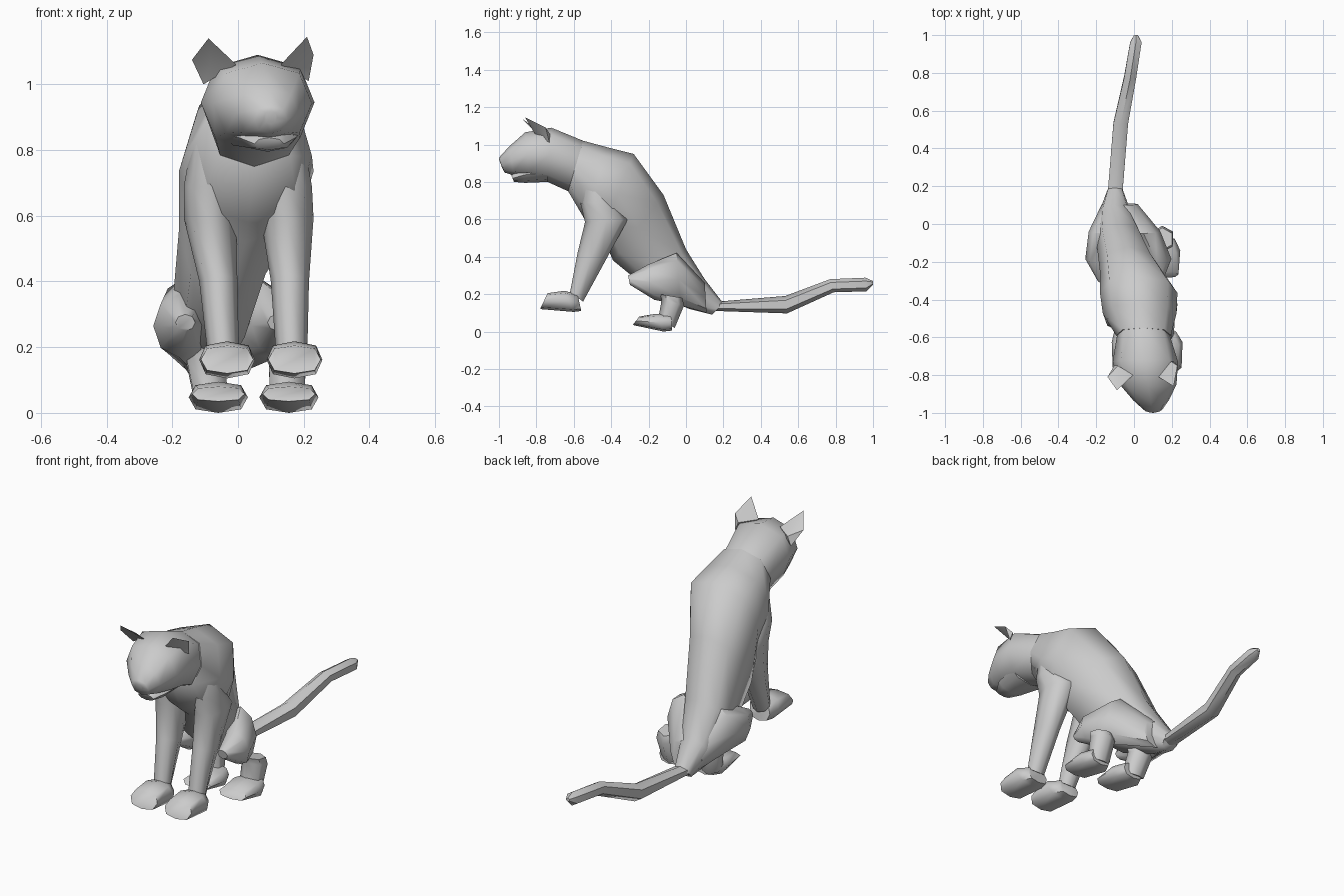
import bpy, bmesh, math
from mathutils import Vector


def finish(name, bm, angle=50):
    bmesh.ops.recalc_face_normals(bm, faces=bm.faces)
    me = bpy.data.meshes.new(name)
    bm.to_mesh(me)
    bm.free()
    ob = bpy.data.objects.new(name, me)
    bpy.context.collection.objects.link(ob)
    bpy.ops.object.select_all(action='DESELECT')
    ob.select_set(True)
    bpy.context.view_layer.objects.active = ob
    bpy.ops.object.shade_smooth_by_angle(angle=math.radians(angle))
    return ob


def loft(name, sections, sides=8, power=1.0, angle=50):
    """Section: centre x, half width, then (y, z) of its top and bottom point."""
    bm = bmesh.new()
    rings = []
    for x, w, y1, z1, y2, z2 in sections:
        c = Vector((x, (y1 + y2) / 2, (z1 + z2) / 2))
        v = Vector((0, (y1 - y2) / 2, (z1 - z2) / 2))
        ring = []
        for i in range(sides):
            a = 2 * math.pi * i / sides
            s = math.copysign(abs(math.sin(a)) ** power, math.sin(a))
            k = math.copysign(abs(math.cos(a)) ** power, math.cos(a))
            ring.append(bm.verts.new(c + Vector((w * s, 0, 0)) + v * k))
        rings.append(ring)
    for a, b in zip(rings, rings[1:]):
        for i in range(sides):
            j = (i + 1) % sides
            bm.faces.new((a[i], a[j], b[j], b[i]))
    bm.faces.new(rings[0])
    bm.faces.new(rings[-1])
    return finish(name, bm, angle)


# Torso, from rump up to the neck
loft("body", [
    (-.10, .045, .20, .15, .14, .09),
    (-.10, .085, .10, .28, .02, .12),
    (-.075, .125, .00, .44, -.17, .20),
    (-.03, .15, -.12, .73, -.39, .38),
    (.025, .205, -.28, .95, -.45, .52),
    (.03, .195, -.42, .985, -.53, .58),
    (.05, .145, -.55, 1.02, -.63, .75)], power=.8, angle=65)

# Head with tapering muzzle
loft("head", [
    (.05, .14, -.55, 1.02, -.63, .75),
    (.06, .173, -.72, 1.09, -.74, .80),
    (.075, .15, -.86, 1.065, -.84, .82),
    (.09, .095, -.945, .99, -.92, .835),
    (.10, .05, -.995, .935, -.97, .85),
    (.10, .02, -1.0, .92, -.985, .88)], power=.85, angle=70)

# Lower jaw
loft("lower_jaw", [
    (.07, .12, -.74, .90, -.74, .80),
    (.09, .085, -.87, .88, -.86, .795),
    (.095, .045, -.935, .838, -.92, .80)], angle=65)

# Ears: diamonds with a hollow front and a deep back
def ear(name, inner, tip, outer, base):
    bm = bmesh.new()
    rim = [bm.verts.new(p) for p in (inner, tip, outer, base)]
    mid = sum((v.co for v in rim), Vector()) / 4
    back = bm.verts.new(mid + Vector((0, .06, -.02)))
    front = bm.verts.new(mid + Vector((0, .02, -.01)))
    for i in range(4):
        a, b = rim[i], rim[(i + 1) % 4]
        bm.faces.new((a, b, back))
        bm.faces.new((b, a, front))
    finish(name, bm, 30)


ear("left_ear", (-.005, -.80, 1.06), (-.09, -.88, 1.14), (-.14, -.81, 1.075), (-.105, -.75, 1.0))
ear("right_ear", (.13, -.81, 1.06), (.21, -.86, 1.145), (.23, -.75, 1.09), (.215, -.73, 1.01))

# Legs and paws: x values run from top of limb to paw
for side, f, h, t in (
        ("left", (-.085, -.085, -.06, -.045, -.033), (-.10, -.08, -.06), (-.16, -.18, -.15, -.10)),
        ("right", (.145, .15, .158, .163, .172), (.15, .15, .155), (.12, .12, .05, -.05))):
    loft(side + "_front_leg", [
        (f[0], .055, -.55, .84, -.45, .82),
        (f[0], .08, -.565, .69, -.38, .69),
        (f[1], .08, -.54, .585, -.31, .60),
        (f[2], .058, -.58, .42, -.43, .38),
        (f[3], .048, -.62, .21, -.55, .16)], angle=65)
    loft(side + "_front_paw", [
        (f[3], .06, -.58, .20, -.56, .11),
        (f[4], .085, -.65, .218, -.60, .105),
        (f[4], .08, -.74, .205, -.78, .12)], power=.75, angle=60)
    loft(side + "_thigh", [
        (t[0], .03, -.31, .30, -.30, .25),
        (t[1], .078, -.20, .36, -.17, .17),
        (t[2], .09, -.05, .42, -.03, .14),
        (t[3], .07, .10, .26, .11, .10)], angle=50)
    loft(side + "_hind_leg", [
        (h[0], .06, -.14, .20, -.02, .18),
        (h[0], .065, -.13, .17, -.01, .14),
        (h[1], .06, -.15, .06, -.06, .02)], sides=6, angle=65)
    loft(side + "_hind_paw", [
        (h[2], .06, -.08, .09, -.075, .005),
        (h[2], .09, -.16, .095, -.12, .0),
        (h[2], .08, -.25, .08, -.285, .035)], power=.75, angle=60)

# Tail
loft("tail", [
    (-.10, .045, .17, .16, .16, .11),
    (-.07, .045, .53, .19, .54, .097),
    (-.02, .037, .77, .28, .79, .21),
    (.01, .035, .96, .288, .965, .215),
    (.01, .012, 1.0, .27, 1.0, .25)], sides=6)
